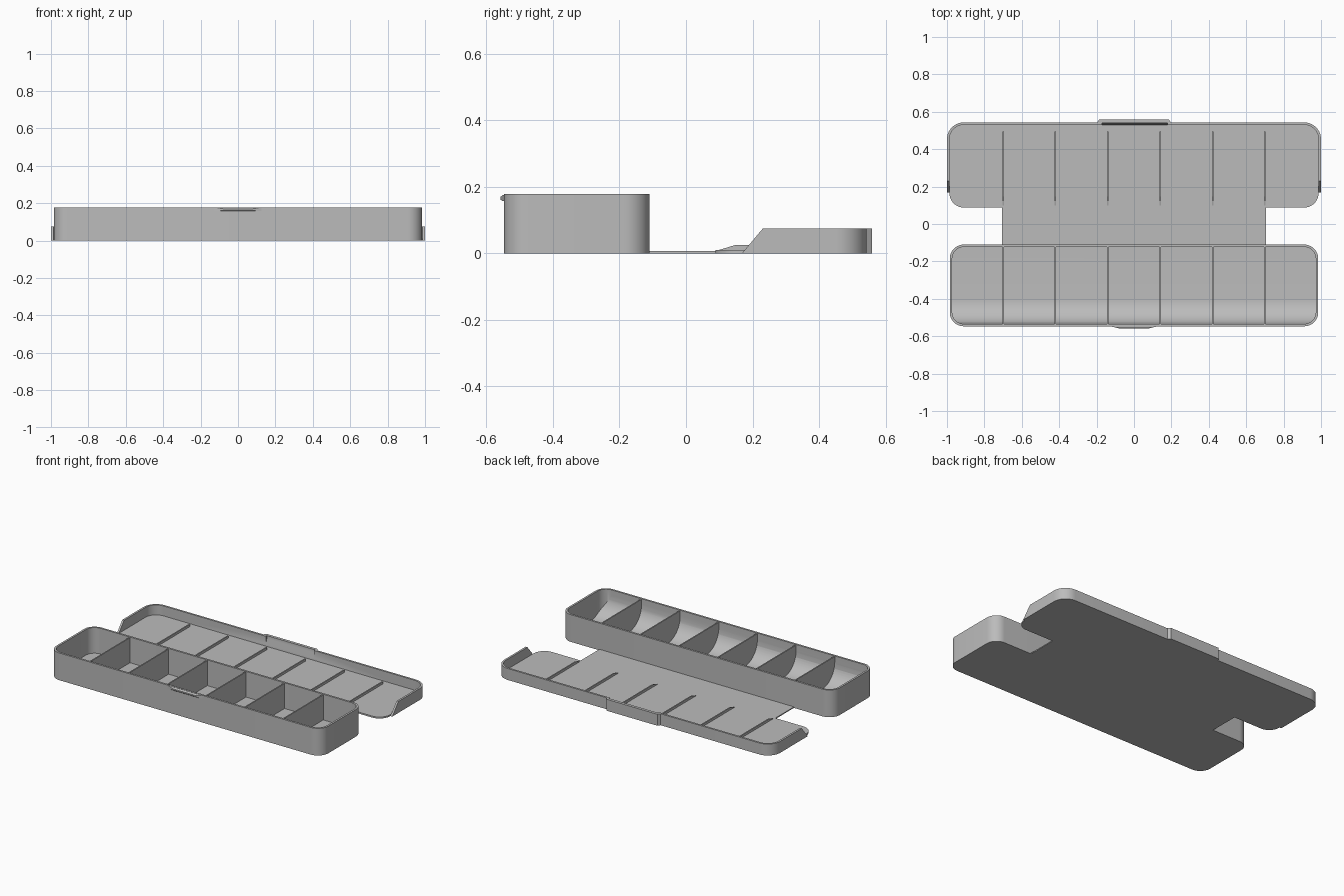
import bpy, bmesh, math
from mathutils import Vector

cube = bpy.data.objects.get("Cube")
if cube:
    bpy.data.objects.remove(cube)

GREY = (0.5, 0.5, 0.5, 1)
mat = bpy.data.materials.new("grey plastic")
mat.use_nodes = True
mat.diffuse_color = GREY
mat.node_tree.nodes["Principled BSDF"].inputs["Base Color"].default_value = GREY


def prism(name, points, axis, lo, hi):
    """Extrude a closed outline along x (points are y, z) or z (points are x, y)."""
    bm = bmesh.new()
    if axis == "x":
        verts = [bm.verts.new((lo, a, b)) for a, b in points]
        move = Vector((hi - lo, 0, 0))
    else:
        verts = [bm.verts.new((a, b, lo)) for a, b in points]
        move = Vector((0, 0, hi - lo))
    face = bm.faces.new(verts)
    new = bmesh.ops.extrude_face_region(bm, geom=[face])["geom"]
    bmesh.ops.translate(bm, vec=move, verts=[v for v in new if isinstance(v, bmesh.types.BMVert)])
    bmesh.ops.recalc_face_normals(bm, faces=bm.faces)
    mesh = bpy.data.meshes.new(name)
    bm.to_mesh(mesh)
    bm.free()
    mesh.materials.append(mat)
    obj = bpy.data.objects.new(name, mesh)
    bpy.context.collection.objects.link(obj)
    return obj


def arc(cx, cy, r, start, end, steps=10):
    angles = [math.radians(start + (end - start) * i / steps) for i in range(steps + 1)]
    return [(cx + r * math.cos(a), cy + r * math.sin(a)) for a in angles]


def rounded(half, y0, y1, r):
    return (arc(half - r, y1 - r, r, 0, 90) + arc(r - half, y1 - r, r, 90, 180)
            + arc(r - half, y0 + r, r, 180, 270) + arc(half - r, y0 + r, r, 270, 360))


def rect(a0, a1, b0, b1):
    return [(a0, b0), (a1, b0), (a1, b1), (a0, b1)]


def activate(obj):
    bpy.ops.object.select_all(action="DESELECT")
    obj.select_set(True)
    bpy.context.view_layer.objects.active = obj


def boolean(obj, tool, operation):
    activate(obj)
    mod = obj.modifiers.new("cut", "BOOLEAN")
    mod.operation, mod.solver, mod.object = operation, "EXACT", tool
    bpy.ops.object.modifier_apply(modifier=mod.name)
    bpy.data.objects.remove(tool)


def smooth(obj):
    activate(obj)
    bpy.ops.object.shade_smooth_by_angle(angle=math.radians(30))


WALL, FLOOR = 0.013, 0.01
DIVIDERS = [(i - 2.5) * 0.28 for i in range(6)]

# Deep tray: rounded block with a scooped cavity
tray = prism("tray", rounded(0.985, -0.547, -0.11, 0.075), "z", 0, 0.178)
cavity = prism("cavity", rounded(0.985 - WALL, -0.547 + WALL, -0.11 - WALL, 0.062), "z", 0.002, 0.25)
scoop = arc(-0.404, 0.14, 0.13, 180, 270, 14) + [(-0.05, FLOOR), (-0.05, 0.22), (-0.534, 0.22)]
boolean(cavity, prism("scoop", scoop, "x", -1.1, 1.1), "INTERSECT")
boolean(tray, cavity, "DIFFERENCE")
smooth(tray)

# Compartment dividers and the matching ribs inside the lid
rib = [(0.098, 0.005), (0.098, FLOOR), (0.147, 0.025), (0.495, 0.025), (0.495, 0.005)]
for i, x in enumerate(DIVIDERS, 1):
    prism(f"divider_{i}", rect(-0.54, -0.116, 0.005, 0.174), "x", x - 0.004, x + 0.004)
    prism(f"lid_rib_{i}", rib, "x", x - 0.004, x + 0.004)

# Clasp bump under the front rim
clasp = prism("clasp", [(-0.135, -0.545), (-0.08, -0.558), (0.08, -0.558), (0.135, -0.545)],
              "z", 0.157, 0.178)
bump = [(-0.54, 0.157), (-0.552, 0.157), (-0.558, 0.162), (-0.558, 0.17), (-0.55, 0.176), (-0.54, 0.177)]
boolean(clasp, prism("bump", bump, "x", -0.2, 0.2), "INTERSECT")

# Thin hinge sheet
prism("hinge_sheet", rect(-0.705, 0.705, -0.112, 0.1), "z", 0, 0.007)

# Lid floor
smooth(prism("lid_floor", rounded(0.987, 0.088, 0.535, 0.077), "z", 0, FLOOR))

# Lid rim with sloping front ends
rim = prism("lid_rim", rounded(1, 0, 0.543, 0.09), "z", 0, 0.075)
boolean(rim, prism("rim_hole", rounded(0.987, -0.3, 0.53, 0.077), "z", -0.1, 0.2), "DIFFERENCE")
slope = [(0.168, -0.01), (0.168, 0), (0.231, 0.075), (0.231, 0.1), (0.6, 0.1), (0.6, -0.01)]
boolean(rim, prism("rim_slope", slope, "x", -1.1, 1.1), "INTERSECT")

# Latch on the back of the rim with a sloping recess inside
latch = [(-0.2, 0.538), (0.2, 0.538), (0.185, 0.56), (-0.185, 0.56)]
boolean(rim, prism("latch", latch, "z", 0, 0.075), "UNION")
recess = [(0.52, 0.025), (0.53, 0.025), (0.541, 0.055), (0.541, 0.1), (0.52, 0.1)]
boolean(rim, prism("recess", recess, "x", -0.17, 0.18), "DIFFERENCE")
smooth(rim)
